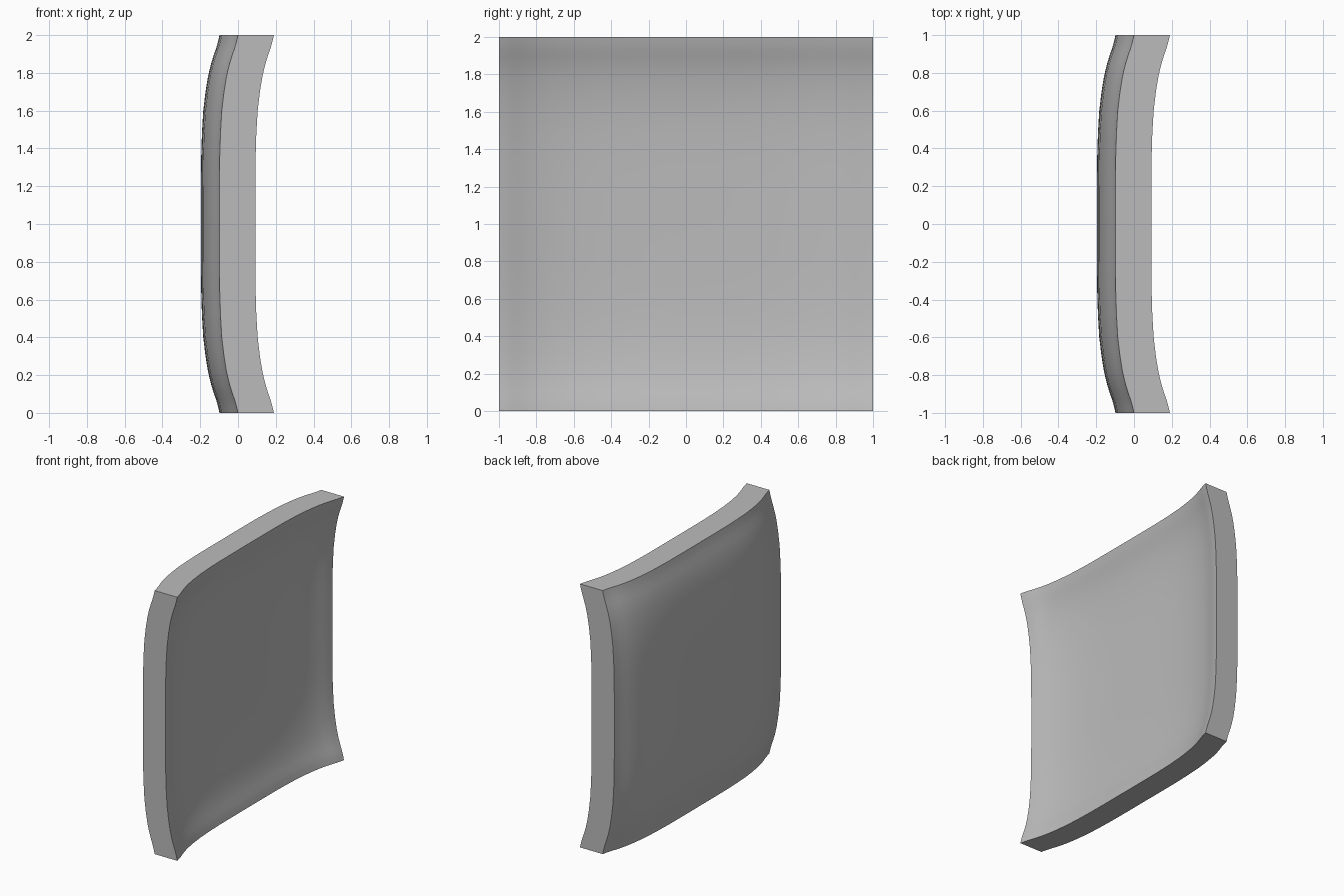
import bpy, bmesh

cube = bpy.data.objects.get("Cube")
if cube:
    bpy.data.objects.remove(cube, do_unlink=True)

THICK = 0.19
# Rim profile: distance from the centre -> lift toward +x
RIM = [(0, 0), (0.2, 0), (0.35, 0.001), (0.48, 0.005), (0.6, 0.012),
       (0.7, 0.024), (0.78, 0.037), (0.84, 0.051), (0.89, 0.066),
       (0.93, 0.080), (0.965, 0.090), (1, 0.098)]
STATIONS = [(-t, f) for t, f in reversed(RIM[1:])] + RIM

# Plain grey material
grey = bpy.data.materials.new("grey")
grey.use_nodes = True
colour = (0.5, 0.5, 0.5, 1)
grey.diffuse_color = colour
grey.node_tree.nodes["Principled BSDF"].inputs["Base Color"].default_value = colour

# Dished sheet, lifted along both directions
bm = bmesh.new()
rows = [[bm.verts.new((-0.196 + fy + fz, y, z + 1)) for y, fy in STATIONS]
        for z, fz in STATIONS]
for low, high in zip(rows, rows[1:]):
    for i in range(len(low) - 1):
        bm.faces.new((low[i], low[i + 1], high[i + 1], high[i]))

# Straight extrusion gives the panel its thickness and flat edges
front = bmesh.ops.extrude_face_region(bm, geom=bm.faces[:], use_keep_orig=True)["geom"]
bmesh.ops.translate(bm, vec=(THICK, 0, 0),
                    verts=[v for v in front if isinstance(v, bmesh.types.BMVert)])
bmesh.ops.recalc_face_normals(bm, faces=bm.faces[:])

mesh = bpy.data.meshes.new("dished_panel")
bm.to_mesh(mesh)
bm.free()
mesh.materials.append(grey)
panel = bpy.data.objects.new("dished_panel", mesh)
bpy.context.collection.objects.link(panel)

# Smooth faces, crisp border
bpy.ops.object.select_all(action='DESELECT')
panel.select_set(True)
bpy.context.view_layer.objects.active = panel
bpy.ops.object.shade_smooth_by_angle(angle=0.7)
